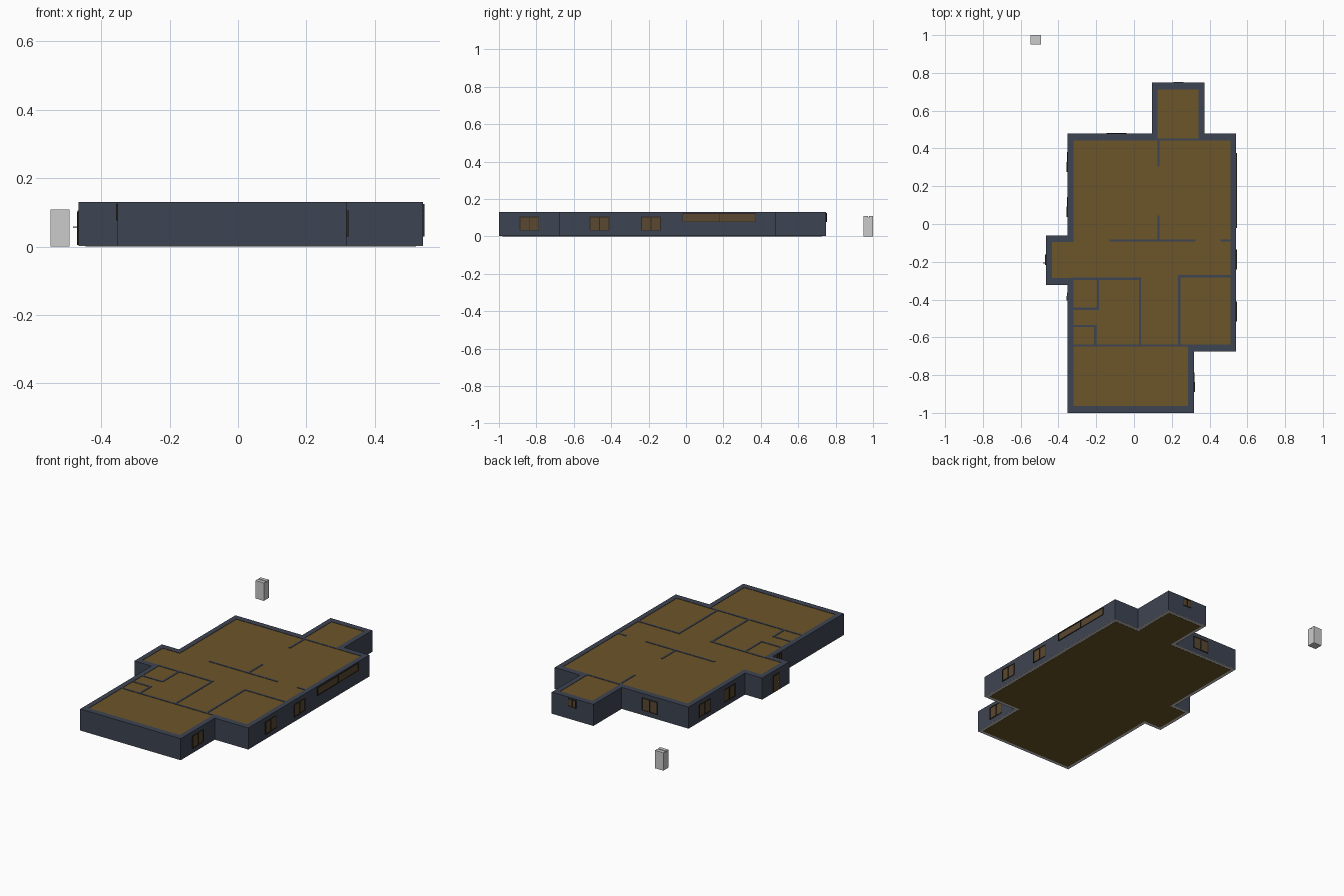
import bpy, bmesh
from mathutils import Vector

if "Cube" in bpy.data.objects:
    bpy.data.objects.remove(bpy.data.objects["Cube"])

def material(name, rgb):
    m = bpy.data.materials.new(name)
    m.diffuse_color = (*rgb, 1)
    m.use_nodes = True
    m.node_tree.nodes["Principled BSDF"].inputs["Base Color"].default_value = m.diffuse_color
    return m

SLATE = material("slate", (0.048, 0.058, 0.085))
BROWN = material("brown", (0.15, 0.09, 0.022))
FRAME = material("dark_frame", (0.03, 0.022, 0.015))
PANE = material("brown_pane", (0.10, 0.065, 0.03))
H = 0.131

def finish(name, bm, mat=None):
    bmesh.ops.recalc_face_normals(bm, faces=bm.faces)
    me = bpy.data.meshes.new(name)
    bm.to_mesh(me)
    bm.free()
    ob = bpy.data.objects.new(name, me)
    bpy.context.collection.objects.link(ob)
    if mat:
        me.materials.append(mat)
    return ob

def add_box(bm, lo, hi):
    lo, hi = Vector(lo), Vector(hi)
    for v in bmesh.ops.create_cube(bm, size=1)["verts"]:
        v.co = Vector([(lo[i] + hi[i]) / 2 + v.co[i] * (hi[i] - lo[i]) for i in range(3)])

def slab(name, pts, z0, z1, mat=None):
    bm = bmesh.new()
    f = bm.faces.new([bm.verts.new((x, y, z0)) for x, y in pts])
    ex = bmesh.ops.extrude_face_region(bm, geom=[f])["geom"]
    for v in ex:
        if isinstance(v, bmesh.types.BMVert):
            v.co.z = z1
    return finish(name, bm, mat)

# House outline, counter-clockwise
outer = [(-0.352, -1), (0.318, -1), (0.318, -0.675), (0.541, -0.675), (0.541, 0.478),
         (0.372, 0.478), (0.372, 0.748), (0.094, 0.748), (0.094, 0.478), (-0.352, 0.478),
         (-0.352, -0.06), (-0.466, -0.06), (-0.466, -0.322), (-0.352, -0.322)]

def inset(pts, tx, ty):
    out = []
    for i, p in enumerate(pts):
        p = Vector(p)
        a = (p - Vector(pts[i - 1])).normalized()
        b = (Vector(pts[(i + 1) % len(pts)]) - p).normalized()
        n = Vector((-a.y - b.y, a.x + b.x))
        out.append((p.x + n.x * tx, p.y + n.y * ty))
    return out

inner = inset(outer, 0.031, 0.036)

# Outer wall ring
bm = bmesh.new()
loops = [[bm.verts.new((x, y, z)) for x, y in pts]
         for pts, z in ((outer, 0.003), (outer, H), (inner, H), (inner, 0.003))]
n = len(outer)
for k in range(4):
    A, B = loops[k], loops[(k + 1) % 4]
    for i in range(n):
        j = (i + 1) % n
        bm.faces.new((A[i], A[j], B[j], B[i]))
finish("outer_walls", bm, SLATE)

# Floor and top deck fill the ring
slab("floor", inset(outer, 0.02, 0.02), 0.0, 0.006, BROWN)
slab("top_deck", inset(outer, 0.03, 0.035), H - 0.012, H - 0.002, BROWN)

# Interior partitions: (x0, y0, x1, y1) centre lines
walls = [(0.12, 0.447, 0.345, 0.447), (-0.125, -0.087, 0.32, -0.087),
         (0.463, -0.087, 0.515, -0.087), (-0.33, -0.29, 0.03, -0.29),
         (0.24, -0.277, 0.515, -0.277), (-0.33, -0.449, -0.19, -0.449),
         (-0.33, -0.54, -0.205, -0.54), (-0.33, -0.643, 0.32, -0.643),
         (0.13, 0.31, 0.13, 0.447), (0.13, -0.087, 0.13, 0.04),
         (-0.19, -0.449, -0.19, -0.29), (-0.205, -0.643, -0.205, -0.54),
         (0.032, -0.643, 0.032, -0.29), (0.24, -0.643, 0.24, -0.277)]
bm = bmesh.new()
for x0, y0, x1, y1 in walls:
    add_box(bm, (x0 - 0.006, y0 - 0.006, 0.005), (x1 + 0.006, y1 + 0.006, H))
finish("partitions", bm, SLATE)

# Wall fittings: boxes placed on a wall plane, d = distance out of the wall
def wall_box(bm, axis, plane, sgn, a, z, d):
    p = sorted((plane + sgn * d[0], plane + sgn * d[1]))
    if axis == "x":
        add_box(bm, (p[0], a[0], z[0]), (p[1], a[1], z[1]))
    else:
        add_box(bm, (a[0], p[0], z[0]), (a[1], p[1], z[1]))

def window(name, axis, plane, sgn, a0, a1, z0, z1):
    t, mid = 0.004, (a0 + a1) / 2
    frame, pane = bmesh.new(), bmesh.new()
    for k, (s, e) in enumerate(((a0, mid + t / 2), (mid - t / 2, a1))):
        d = (-0.004, 0.005 - 0.002 * k)
        for a, z in (((s, s + t), (z0, z1)), ((e - t, e), (z0, z1)),
                     ((s + t, e - t), (z0, z0 + t)), ((s + t, e - t), (z1 - t, z1))):
            wall_box(frame, axis, plane, sgn, a, z, d)
        wall_box(pane, axis, plane, sgn, (s + t, e - t), (z0 + t, z1 - t), (-0.004, 0.002 - 0.001 * k))
    finish(name + "_frame", frame, FRAME)
    finish(name + "_pane", pane, PANE)

LOW, HIGH = (0.03, 0.106), (0.076, 0.124)
for i, (axis, plane, sgn, a0, a1, z) in enumerate([
        ("x", 0.318, 1, -0.89, -0.785, LOW), ("x", 0.541, 1, -0.515, -0.41, LOW),
        ("x", 0.541, 1, -0.24, -0.135, LOW), ("x", 0.541, 1, -0.02, 0.375, HIGH),
        ("y", 0.748, 1, 0.208, 0.262, HIGH), ("y", 0.478, 1, -0.145, -0.04, LOW),
        ("x", -0.352, -1, 0.275, 0.38, LOW), ("x", -0.352, -1, 0.038, 0.143, LOW),
        ("x", -0.352, -1, -0.405, -0.363, HIGH)]):
    window(f"window_{i + 1}", axis, plane, sgn, a0, a1, *z)

# Entrance door with handle
bm = bmesh.new()
wall_box(bm, "x", -0.466, -1, (-0.218, -0.162), (0.004, 0.106), (-0.003, 0.004))
finish("door_frame", bm, FRAME)
bm = bmesh.new()
wall_box(bm, "x", -0.466, -1, (-0.213, -0.167), (0.005, 0.101), (0.0, 0.005))
finish("door_panel", bm, PANE)
bm = bmesh.new()
wall_box(bm, "x", -0.466, -1, (-0.208, -0.203), (0.054, 0.058), (0.0, 0.017))
finish("door_handle", bm)

# Thin grey base under the walls
slab("base", outer, 0.001, 0.003)

# Detached box with a shallow groove across its top
y0, y1, t = 0.95, 1.0, 0.108
prof = [(y0, 0), (y1, 0), (y1, t), (0.978, t), (0.978, t - 0.006),
        (0.972, t - 0.006), (0.972, t), (y0, t)]
bm = bmesh.new()
f = bm.faces.new([bm.verts.new((-0.549, y, z)) for y, z in prof])
ex = bmesh.ops.extrude_face_region(bm, geom=[f])["geom"]
bmesh.ops.translate(bm, vec=(0.056, 0, 0), verts=[v for v in ex if isinstance(v, bmesh.types.BMVert)])
finish("detached_box", bm)
